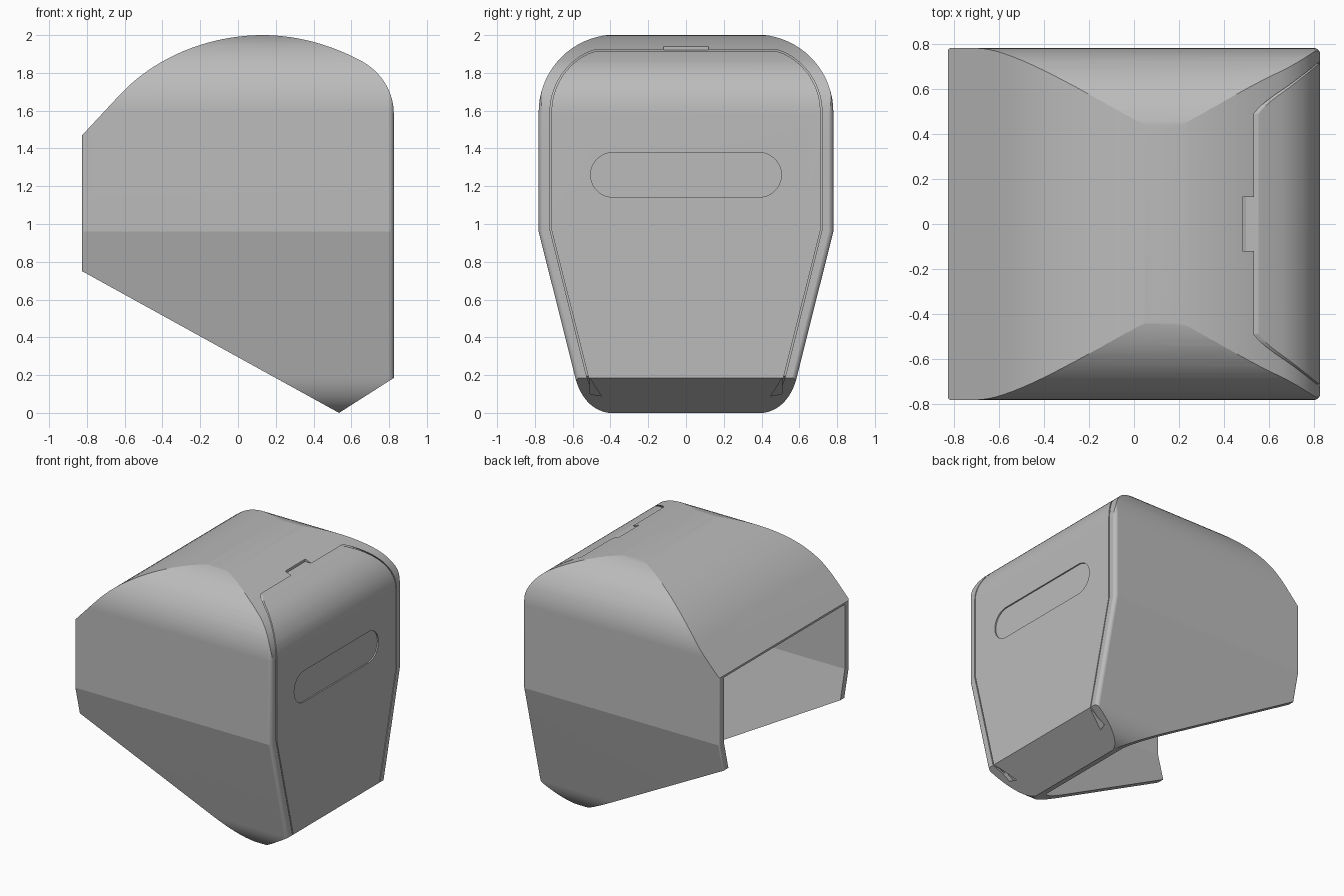
import bpy, bmesh, math
from mathutils import Vector
from mathutils.geometry import interpolate_bezier

cube = bpy.data.objects.get("Cube")
if cube:
    bpy.data.objects.remove(cube, do_unlink=True)

HALF_X, HALF_Y, WALL = 0.825, 0.78, 0.055


def bezier(*pts, n=16):
    return [tuple(p) for p in interpolate_bezier(*[Vector(p) for p in pts], n)]


def offset(pts, d):
    """Move a closed convex outline inwards by d, with mitred corners."""
    n = len(pts)
    area = sum(pts[i - 1][0] * pts[i][1] - pts[i][0] * pts[i - 1][1] for i in range(n))
    sign = 1 if area > 0 else -1
    out = []
    for i in range(n):
        p = Vector(pts[i])
        a = (p - Vector(pts[i - 1])).normalized()
        b = (Vector(pts[(i + 1) % n]) - p).normalized()
        na, nb = Vector((-a.y, a.x)) * sign, Vector((-b.y, b.x)) * sign
        out.append(tuple(p + (na + nb) * d / (1 + na.dot(nb))))
    return out


def loft(name, rings, axis):
    """Skin a list of (position, outline) rings along the x or y axis."""
    bm = bmesh.new()
    loops = []
    for pos, pts in rings:
        loops.append([bm.verts.new((pos, u, z) if axis == "x" else (u, pos, z))
                      for u, z in pts])
    for lo, hi in zip(loops, loops[1:]):
        for i in range(len(lo)):
            bm.faces.new((lo[i - 1], lo[i], hi[i], hi[i - 1]))
    bm.faces.new(loops[0])
    bm.faces.new(loops[-1])
    bmesh.ops.recalc_face_normals(bm, faces=bm.faces)
    mesh = bpy.data.meshes.new(name)
    bm.to_mesh(mesh)
    bm.free()
    ob = bpy.data.objects.new(name, mesh)
    bpy.context.collection.objects.link(ob)
    return ob


def prism(name, pts, axis, lo, hi):
    return loft(name, [(lo, pts), (hi, pts)], axis)


def activate(ob):
    bpy.ops.object.select_all(action="DESELECT")
    ob.select_set(True)
    bpy.context.view_layer.objects.active = ob


def combine(ob, tool, operation="DIFFERENCE"):
    """Apply a boolean and discard the tool object."""
    mod = ob.modifiers.new("cut", "BOOLEAN")
    mod.operation, mod.solver, mod.object = operation, "EXACT", tool
    activate(ob)
    bpy.ops.object.modifier_apply(modifier=mod.name)
    bpy.data.objects.remove(tool, do_unlink=True)


# Long outline (x, z): sloping tail, domed roof, upright nose, slanted underside
dome = bezier((-0.62, 1.69), (-0.42, 1.9), (-0.13, 2), (0.13, 2), n=20)
dome += bezier((0.13, 2), (0.32, 2), (0.5, 1.945), (0.65, 1.865))[1:]
dome += bezier((0.65, 1.865), (0.74, 1.817), (HALF_X, 1.72), (HALF_X, 1.58))[1:]
long_outline = [(-HALF_X, 1.47)] + dome + [(HALF_X, 0.185), (0.535, 0), (-HALF_X, 0.75)]

# Cross outline (y, z): rounded shoulders, straight sides tapering to the foot
R = 0.41
half = [(HALF_Y - R + R * math.sin(a), 2.003 - R + R * math.cos(a))
        for a in [math.pi / 2 * i / 18 for i in range(19)]]
half += [(HALF_Y, 0.96)]
half += bezier((0.587, 0.19), (0.56, 0.08), (0.49, -0.002), (0.38, -0.002))
cross_outline = half + [(-y, z) for y, z in reversed(half)]

# Outer body: the two outlines intersected, with softened end edges
stations = []
for end, r in ((-1, 0.015), (1, 0.03)):
    turn = [math.pi / 2 * i / 10 for i in range(11)]
    ring = [(end * (HALF_X + 0.001 - r + r * math.sin(a)),
             offset(cross_outline, r * (1 - math.cos(a)))) for a in turn]
    stations += ring[::-1] if end < 0 else ring
shell = loft("hood_shell", stations, "x")
combine(shell, prism("long_body", long_outline, "y", -1, 1), "INTERSECT")

# Cavity, open at the tail and underside
inner = offset(long_outline, WALL)
lip = inner[-3]
cavity_outline = [(-1.2, 1.455), (-HALF_X, 1.455)] + inner[1:-2]
cavity_outline += [(lip[0] - 0.435, lip[1] - 0.278), (-1.2, -0.3)]
cavity = prism("cavity", offset(cross_outline, WALL), "x", -1.1, 1.1)
combine(cavity, prism("cavity_profile", cavity_outline, "y", -1, 1), "INTERSECT")
combine(shell, cavity)


def surface_cut(pts, lo, depth):
    """Cut an outline along x into the skin only, to the given depth."""
    tool = prism("groove", pts, "x", lo, 1)
    combine(tool, prism("core", offset(long_outline, depth), "y", -1.2, 1.2))
    combine(shell, tool)


# Panel seam around the nose
def seam_path(d):
    right = [(y, min(z, 1.98 - d)) for y, z in offset(cross_outline, d)
             if y > 0 and z > 0.1]
    return right[::-1] + [(-y, z) for y, z in right]


surface_cut(seam_path(0.06) + seam_path(0.068)[::-1], 0.4, 0.02)

# Small release slots at the foot of the seam
for s in (-1, 1):
    surface_cut([(s * 0.448, 0.09), (s * 0.507, 0.1), (s * 0.507, 0.18)], 0.5, 0.035)

# Finger notch in the roof
notch = [(0.48, 1.92), (0.7, 1.92), (0.7, 2.1), (0.48, 2.1)]
combine(shell, prism("notch", notch, "y", -0.12, 0.12))

# Shallow pill-shaped recess on the nose
pill = []
for s in (1, -1):
    for i in range(25):
        a = math.pi * (i / 24 - 0.5)
        pill.append((s * (0.387 + 0.118 * math.cos(a)), 1.26 + s * 0.118 * math.sin(a)))
combine(shell, prism("pill", pill, "x", HALF_X - 0.01, 1))

# Material and shading
grey = bpy.data.materials.new("plain_grey")
grey.use_nodes = True
colour = (0.5, 0.5, 0.5, 1)
grey.diffuse_color = colour
grey.node_tree.nodes["Principled BSDF"].inputs["Base Color"].default_value = colour
shell.data.materials.clear()
shell.data.materials.append(grey)
for face in shell.data.polygons:
    face.material_index = 0
activate(shell)
bpy.ops.object.shade_smooth_by_angle(angle=math.radians(12))
weighted = shell.modifiers.new("even_shading", "WEIGHTED_NORMAL")
weighted.keep_sharp = True
